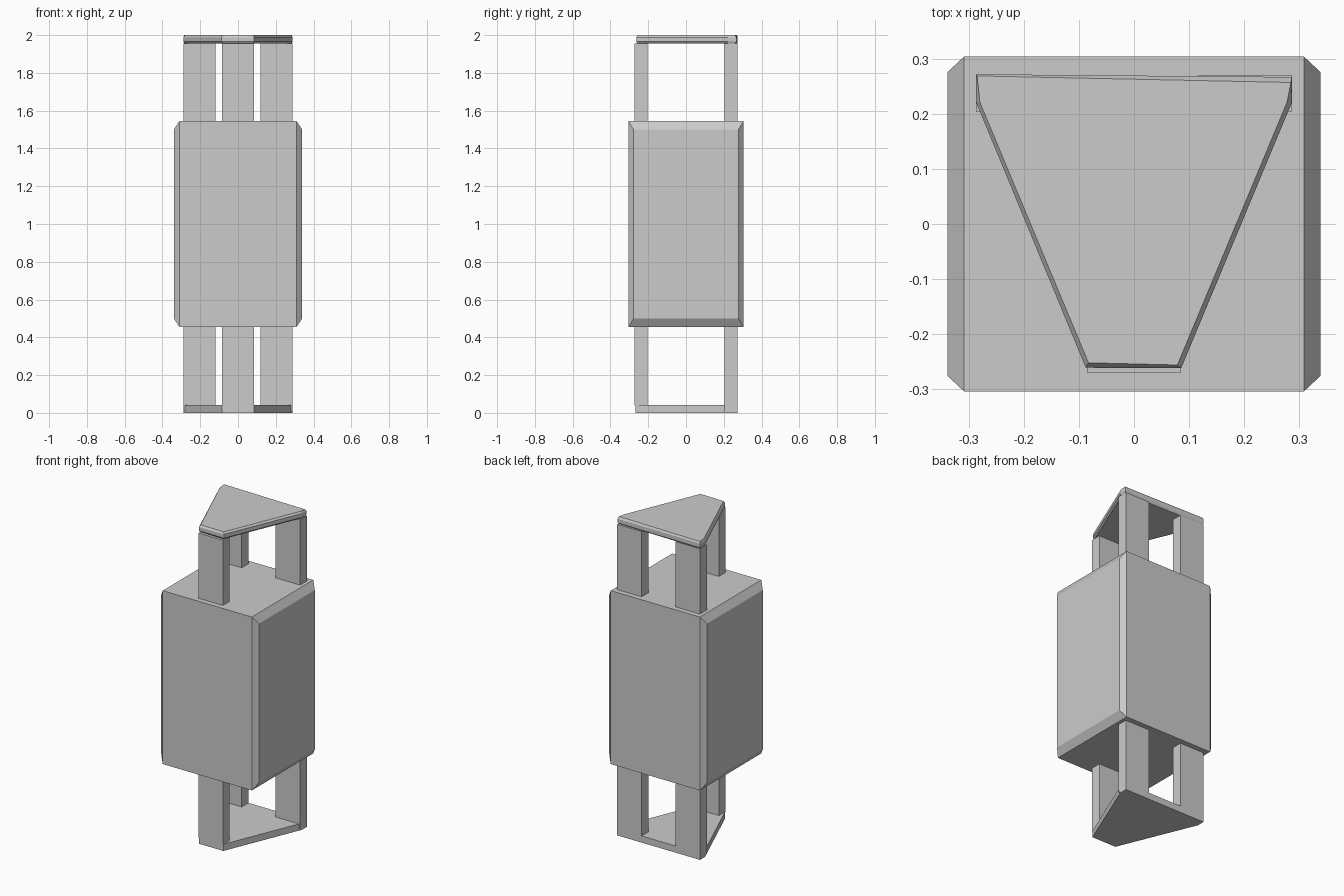
import bpy, bmesh

if "Cube" in bpy.data.objects:
    bpy.data.objects.remove(bpy.data.objects["Cube"])


def loft(name, rings):
    """Closed solid through matching rings of 3D points."""
    bm = bmesh.new()
    loops = [[bm.verts.new(p) for p in ring] for ring in rings]
    n = len(loops[0])
    bm.faces.new(loops[0])
    bm.faces.new(loops[-1])
    for a, b in zip(loops, loops[1:]):
        for i in range(n):
            j = (i + 1) % n
            bm.faces.new((a[i], a[j], b[j], b[i]))
    bmesh.ops.recalc_face_normals(bm, faces=bm.faces)
    mesh = bpy.data.meshes.new(name)
    bm.to_mesh(mesh)
    bm.free()
    obj = bpy.data.objects.new(name, mesh)
    bpy.context.collection.objects.link(obj)
    return obj


def box(name, x0, x1, y0, y1, z0, z1):
    return loft(name, [[(x0, y0, z), (x1, y0, z), (x1, y1, z), (x0, y1, z)]
                       for z in (z0, z1)])


def flat(points, z):
    return [(x, y, z) for x, y in points]


# Central body: a box whose left and right ends taper to a smaller face
def end(x, y, z):
    return [(x, -y, 1 - z), (x, y, 1 - z), (x, y, 1 + z), (x, -y, 1 + z)]


loft("body", [end(-0.34, 0.277, 0.5), end(-0.31, 0.305, 0.545),
              end(0.31, 0.305, 0.545), end(0.34, 0.277, 0.5)])

# Three posts running through the body
box("front_post", -0.085, 0.085, -0.272, -0.205, 0.04, 1.955)
box("left_back_post", -0.288, -0.118, 0.205, 0.272, 0.01, 1.955)
box("right_back_post", 0.118, 0.288, 0.205, 0.272, 0.01, 1.955)

# Bottom plate: plain tapered slab
base = [(-0.085, -0.267), (0.085, -0.267), (0.288, 0.222),
        (0.288, 0.272), (-0.288, 0.272), (-0.288, 0.222)]
loft("bottom_plate", [flat(base, 0), flat(base, 0.042)])

# Top plate: same outline with softened upper and lower edges
rim = [(-0.088, -0.262), (0.086, -0.263), (0.288, 0.222),
       (0.288, 0.268), (-0.288, 0.273), (-0.288, 0.222)]
inner = [(-0.083, -0.253), (0.079, -0.257), (0.279, 0.222),
         (0.286, 0.258), (-0.286, 0.27), (-0.281, 0.222)]
loft("top_plate", [flat(inner, 1.955), flat(rim, 1.965),
                   flat(rim, 1.988), flat(inner, 2.0)])
